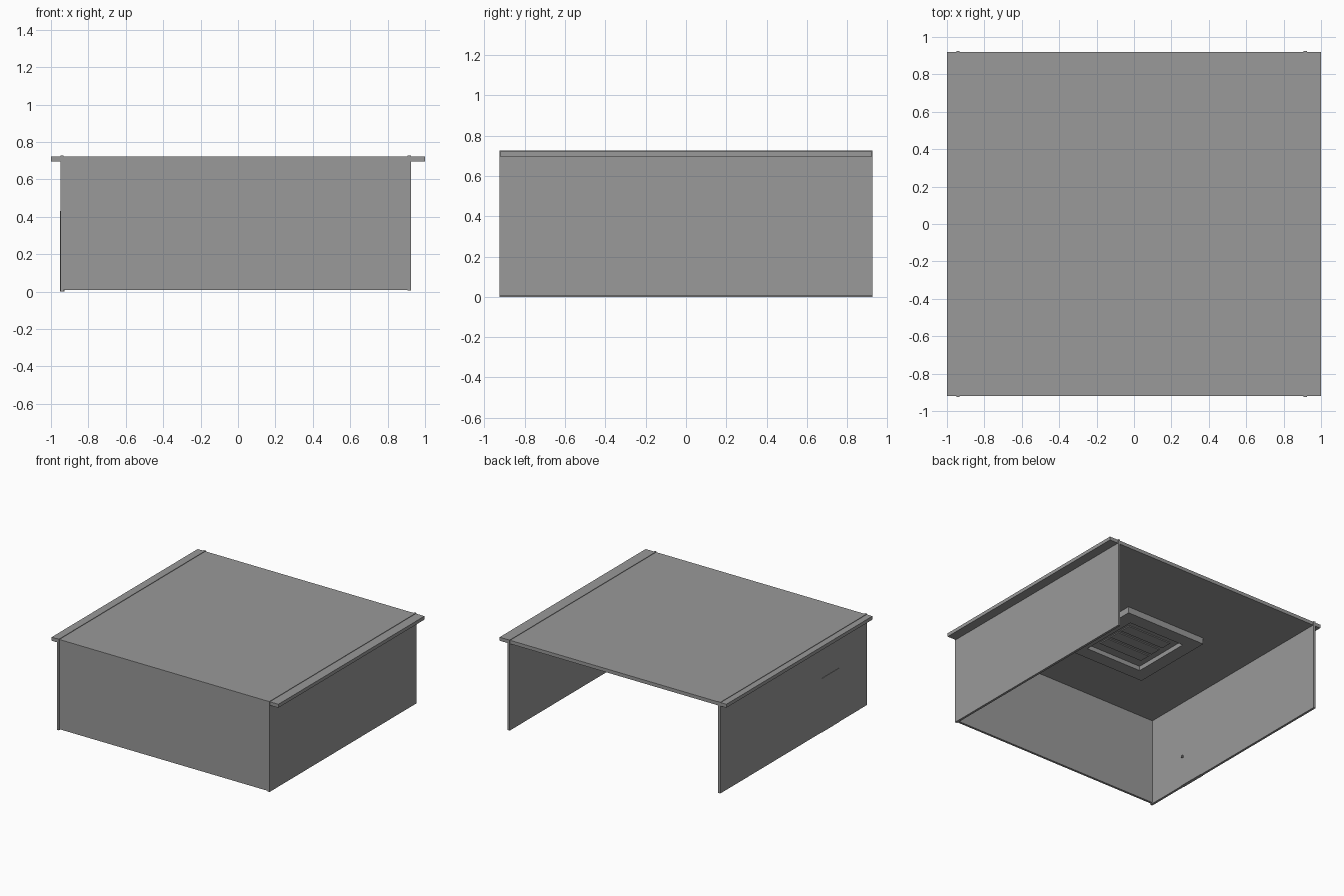
import bpy
import bmesh
from mathutils import Vector

default = bpy.data.objects.get("Cube")
if default:
    bpy.data.objects.remove(default, do_unlink=True)

grey = bpy.data.materials.new("plain_grey")
grey.use_nodes = True
grey.diffuse_color = (0.32, 0.32, 0.32, 1)
grey.node_tree.nodes["Principled BSDF"].inputs["Base Color"].default_value = grey.diffuse_color


def box(name, low, high, recess=None):
    """Box between two corners; recess = (margin, depth) sinks the underside."""
    low, high = Vector(low), Vector(high)
    bm = bmesh.new()
    bmesh.ops.create_cube(bm, size=1)
    for v in bm.verts:
        v.co = [(a + b) / 2 + c * (b - a) for a, b, c in zip(low, high, v.co)]
    if recess:
        bm.normal_update()
        under = min(bm.faces, key=lambda f: f.normal.z)
        bmesh.ops.inset_individual(bm, faces=[under], thickness=recess[0])
        # a second, tiny inset gives the recess nearly vertical sides
        bmesh.ops.inset_individual(bm, faces=[under], thickness=0.001)
        bmesh.ops.translate(bm, verts=under.verts, vec=(0, 0, recess[1]))
    mesh = bpy.data.meshes.new(name)
    bm.to_mesh(mesh)
    bm.free()
    mesh.materials.append(grey)
    obj = bpy.data.objects.new(name, mesh)
    bpy.context.collection.objects.link(obj)
    return obj


TOP, CEILING, END = 0.723, 0.695, 0.92

# Three walls; the back stays open
box("right_wall", (-0.95, -0.925, 0), (-0.932, 0.925, 0.727))
box("left_wall", (0.907, -0.925, 0.005), (0.925, 0.925, 0.727))
box("front_wall", (-0.932, -END, 0.008), (0.907, -0.902, CEILING))

# Roof slab and the overhanging strips along both sides
box("roof", (-0.932, -END, CEILING), (0.907, END, TOP))
box("right_eave", (-1, -END, CEILING), (-0.95, END, TOP))
box("left_eave", (0.925, -END, CEILING), (1, END, TOP))

# Door in the right wall, with a knob inside
box("door", (-0.953, -0.57, 0), (-0.928, -0.355, 0.43))
box("door_knob", (-0.928, -0.56, 0.23), (-0.915, -0.545, 0.245))

# Ceiling unit with a sunken grille
box("ceiling_unit", (-0.44, -0.44, 0.645), (0.27, 0.26, CEILING), recess=(0.15, 0.035))
for i in range(3):
    y = -0.21 + i * 0.12
    box("grille_slat", (-0.28, y - 0.045, 0.672), (0.11, y + 0.045, 0.682))
